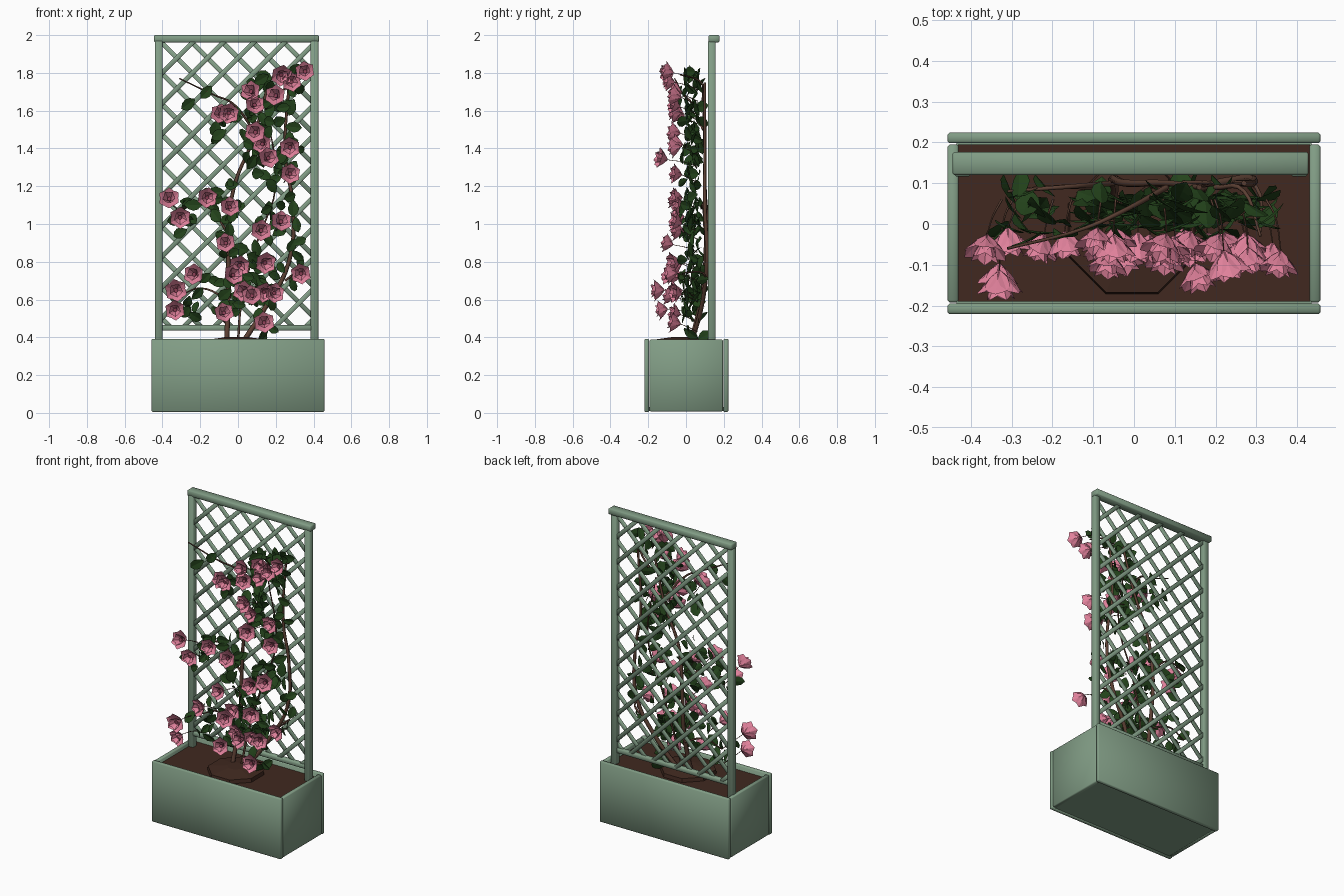
import bpy, bmesh, math, random
from mathutils import Matrix, Vector, Euler

random.seed(7)
cube = bpy.data.objects.get("Cube")
if cube:
    bpy.data.objects.remove(cube, do_unlink=True)


def material(name, rgb):
    mat = bpy.data.materials.new(name)
    mat.use_nodes = True
    mat.diffuse_color = (*rgb, 1)
    mat.node_tree.nodes["Principled BSDF"].inputs["Base Color"].default_value = (*rgb, 1)
    return mat


sage = material("sage paint", (.22, .335, .235))
earth = material("soil brown", (.052, .022, .014))
bark = material("stem brown", (.105, .05, .033))
leaf_green = material("leaf green", (.017, .056, .011))
pink = material("petal pink", (.75, .22, .33))
rose = material("dark rose", (.25, .05, .09))


def add_mesh(name, bm, *mats):
    mesh = bpy.data.meshes.new(name)
    bm.to_mesh(mesh)
    bm.free()
    for mat in mats:
        mesh.materials.append(mat)
    return add_object(name, mesh)


def add_object(name, data):
    obj = bpy.data.objects.new(name, data)
    bpy.context.collection.objects.link(obj)
    return obj


# Soft painted boards are smooth shaded over a small bevel
def soften(obj, width):
    mod = obj.modifiers.new("soft edges", "BEVEL")
    mod.width, mod.segments = width, 1
    obj.data.shade_smooth()


def box(name, low, high, mat, bevel=.005):
    low, high = Vector(low), Vector(high)
    bm = bmesh.new()
    bmesh.ops.create_cube(bm, size=1, matrix=Matrix.Translation((low + high) / 2)
                          @ Matrix.Diagonal((*(high - low), 1)))
    obj = add_mesh(name, bm, mat)
    if bevel:
        soften(obj, bevel)


# Planter box with soil
box("planter_front", (-.457, -.221, .005), (.457, -.195, .392), sage)
box("planter_back", (-.457, .198, .005), (.457, .224, .392), sage)
for side, sx in (("left", 1), ("right", -1)):
    xs = sorted((sx * .43, sx * .457))
    box("planter_" + side, (xs[0], -.192, .008), (xs[1], .195, .389), sage)
box("planter_floor", (-.435, -.197, .01), (.435, .2, .03), sage, 0)
box("soil", (-.432, -.19, .03), (.432, .195, .365), earth, 0)

# Low octagonal root mound
bm = bmesh.new()
for base, top, low, high in ((.17, .165, .36, .388), (.165, .05, .388, .403)):
    bmesh.ops.create_cone(bm, cap_ends=True, segments=8, radius1=base, radius2=top, depth=high - low,
                          matrix=Matrix.Translation((-.005, -.015, (low + high) / 2))
                          @ Matrix.Rotation(math.pi / 8, 4, "Z"))
add_mesh("root_mound", bm, earth)

# Trellis frame
LEFT, RIGHT, BOTTOM, TOP = -.41, .395, .45, 1.97
box("trellis_post_right", (-.44, .116, .05), (-.40, .156, 1.97), sage)
box("trellis_post_left", (.385, .116, .05), (.425, .156, 1.97), sage)
box("trellis_cap", (-.445, .12, 1.962), (.428, .177, 2), sage)
box("trellis_bottom_rail", (LEFT, .12, .435), (RIGHT, .15, .465), sage)


# Diagonal lattice, each slat clipped to the frame
def lattice(name, slope, y):
    bm = bmesh.new()
    pitch = .162
    mid = -.005
    for i in range(-12, 13):
        zc = 1.96 + slope * .075 + (i - 8) * pitch
        ends = [mid + slope * (z - zc) for z in (BOTTOM, TOP)]
        x0, x1 = max(LEFT, min(ends)), min(RIGHT, max(ends))
        if x1 - x0 < .02:
            continue
        length = (x1 - x0) * math.sqrt(2)
        x = (x0 + x1) / 2
        place = Matrix.Translation((x, y, zc + slope * (x - mid)))
        turn = Matrix.Rotation(-slope * math.pi / 4, 4, "Y")
        bmesh.ops.create_cube(bm, size=1, matrix=place @ turn @ Matrix.Diagonal((length, .014, .025, 1)))
    soften(add_mesh(name, bm, sage), .003)


lattice("lattice_rising", 1, .131)
lattice("lattice_falling", -1, .143)


# Woody climbing stems
def stems(name, paths, radius):
    curve = bpy.data.curves.new(name, "CURVE")
    curve.dimensions = "3D"
    curve.bevel_depth, curve.bevel_resolution, curve.resolution_u = radius, 1, 5
    curve.use_fill_caps = True
    for path in paths:
        spline = curve.splines.new("BEZIER")
        spline.bezier_points.add(len(path) - 1)
        for i, (point, co) in enumerate(zip(spline.bezier_points, path)):
            point.co = co
            point.handle_left_type = point.handle_right_type = "AUTO"
            point.radius = 1 - .5 * i / (len(path) - 1)
    curve.materials.append(bark)
    add_object(name, curve)


trunk = [(-.06, .03, .38), (-.05, .09, .65), (-.05, .11, .95), (-.02, .1, 1.2), (.08, .1, 1.45), (.16, .09, 1.74)]
loop = [(.03, .03, .38), (.14, .08, .55), (.27, .11, .8), (.29, .1, 1.1), (.25, .1, 1.35), (.27, .1, 1.75)]
middle = [(0, .03, .38), (.02, .08, .6), (.1, .1, .9), (.2, .1, 1.2), (.15, .09, 1.6)]
stems("main_stems", [trunk, loop], .014)
stems("side_stems", [
    middle,
    [(-.05, .09, .6), (-.2, .09, .66), (-.31, .08, .62)],
    [(-.05, .1, .95), (-.18, .09, 1.1), (-.31, .08, 1.08)],
    [(.08, .09, 1.5), (-.03, .03, 1.64), (-.12, -.01, 1.68), (-.31, -.06, 1.77)],
    [(.25, .1, .7), (.3, .09, .74), (.31, -.02, .74)],
    [(.2, .09, 1.65), (.27, .08, 1.75), (.31, -.03, 1.79)],
], .007)


# A folded pointed blade, used for petals and leaves
def blade(bm, matrix, length, width, curl, fold):
    rows = []
    for t, w in ((0, .12), (.25, .72), (.55, 1), (.82, .72)):
        rows.append([bm.verts.new(matrix @ Vector((s * w * width / 2, t * length,
                     curl * t * t + fold * abs(s) * w))) for s in (-1, 0, 1)])
    tip = bm.verts.new(matrix @ Vector((0, length, curl)))
    for a, b in zip(rows, rows[1:]):
        for k in (0, 1):
            bm.faces.new((a[k], a[k + 1], b[k + 1], b[k]))
    for k in (0, 1):
        bm.faces.new((rows[-1][k], rows[-1][k + 1], tip))


# One deep blossom opening along its own z axis
bm = bmesh.new()
for count, tilt, length, width, turn in ((6, 40, .08, .06, 0), (5, 60, .078, .045, .5)):
    for i in range(count):
        spin = Matrix.Rotation(math.tau * (i + turn) / count, 4, "Z")
        blade(bm, spin @ Matrix.Rotation(math.radians(tilt), 4, "X"), length, width, .004, .008)
core = bmesh.ops.create_cone(bm, cap_ends=True, segments=6, radius1=.005, radius2=.012, depth=.035,
                             matrix=Matrix.Translation((0, 0, .022)))
for face in {f for v in core["verts"] for f in v.link_faces}:
    face.material_index = 1
first = add_mesh("blossom", bm, pink, rose)
blossom_mesh = first.data
bpy.data.objects.remove(first)

# Blossom places (x, z), grouped by how far they reach forward
places = {
    -.02: [(.21, 1.67), (.08, 1.69), (.08, 1.62), (-.05, 1.59), (-.09, 1.57), (.1, 1.48), (.14, 1.42),
           (.28, 1.41), (.27, 1.26), (-.17, 1.14), (-.05, 1.08), (.22, 1), (.12, .96), (.01, .79),
           (.13, .8), (-.22, .73), (-.08, .52), (.04, .64), (.13, .65), (.18, .63), (.14, .47),
           (-.36, 1.12), (-.31, 1.04)],
    -.055: [(.22, 1.8), (.28, 1.75), (.36, 1.8), (-.06, .89), (.34, .74), (-.04, .72), (.08, .61)],
    -.105: [(.15, 1.34), (-.33, .65), (-.33, .55)],
}
blooms = []
for reach, spots in places.items():
    for x, z in spots:
        y = reach + random.uniform(-.012, .012)
        blooms.append(Vector((x, y, z)))
        obj = add_object("blossom", blossom_mesh)
        obj.location = blooms[-1]
        obj.rotation_euler = (math.pi / 2 + random.uniform(-.35, .35), random.uniform(-.2, .2),
                              random.uniform(-.35, .35))
        obj.scale = [random.uniform(.92, 1.05)] * 3

# Thin stalks from the blossoms back to the vine
stems("blossom_stalks", [[(b.x * .9, .06, b.z - .04), (b.x * .96, .02, b.z - .02), b] for b in blooms], .003)

# Leaves gathered around the blossoms and along the stems
bm = bmesh.new()


def leaf(x, y, z):
    hang = Euler((random.uniform(-.7, .7), random.uniform(0, math.tau), random.uniform(-.7, .7)))
    matrix = Matrix.Translation((x, y, z)) @ hang.to_matrix().to_4x4() @ Matrix.Rotation(math.pi / 2, 4, "X")
    size = random.uniform(.065, .095)
    blade(bm, matrix, size, size * .68, -.012, .006)


for b in blooms:
    for i in range(4):
        angle = random.uniform(0, math.tau)
        r = random.uniform(.01, .06)
        leaf(b.x * .82 + r * math.cos(angle), random.uniform(-.015, .07), b.z - .02 + r * math.sin(angle))
for path in (trunk, loop, middle):
    for a, b in zip(path[1:], path[2:]):
        for i in range(6):
            p = Vector(a).lerp(Vector(b), random.random())
            leaf(p.x + random.uniform(-.05, .05), random.uniform(0, .07), p.z)
for x, z in ((-.23, 1.66), (-.14, 1.73), (-.27, .97)):
    leaf(x, -.02, z)
add_mesh("leaves", bm, leaf_green)
